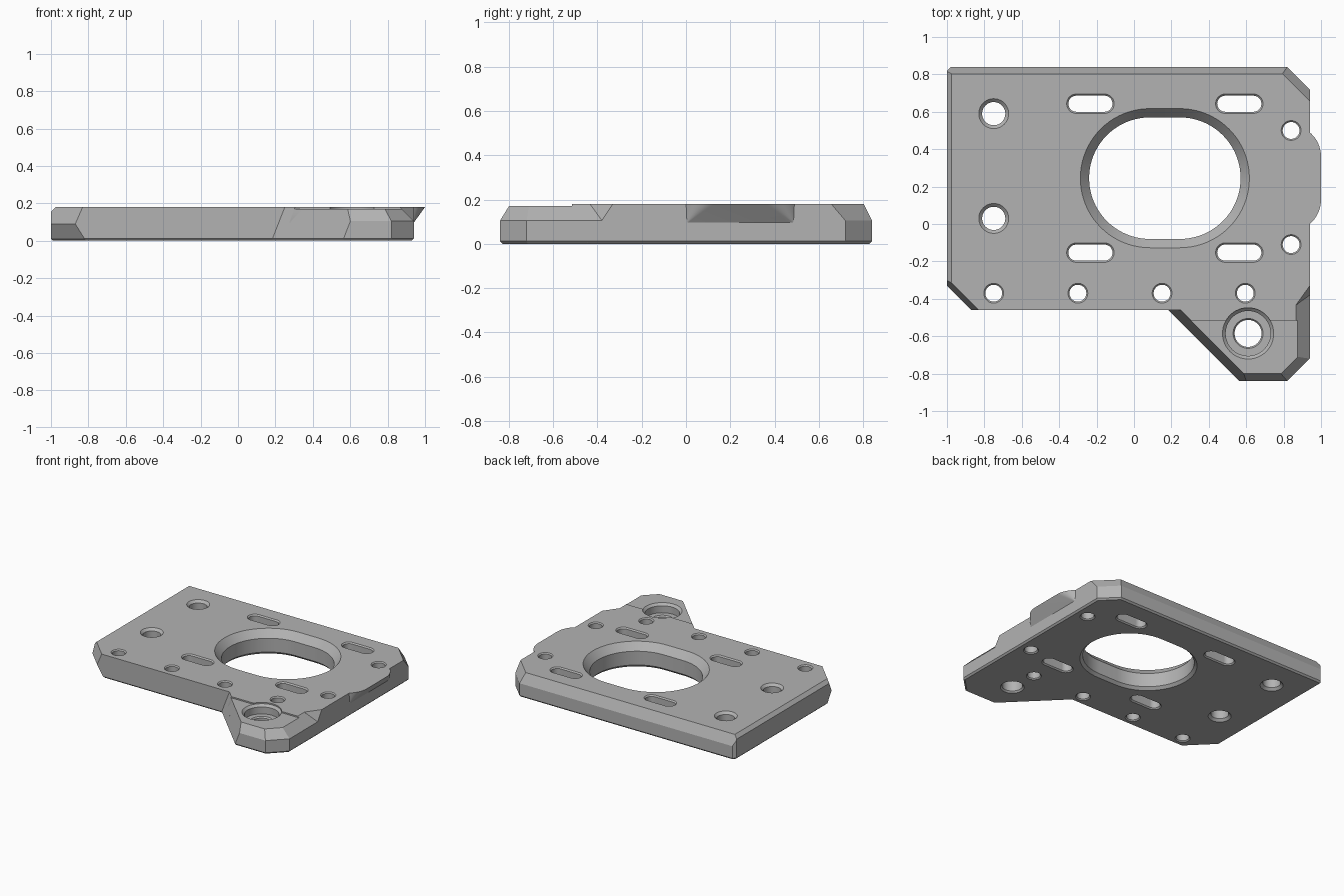
import bpy, bmesh, math
from mathutils import Vector

if "Cube" in bpy.data.objects:
    bpy.data.objects.remove(bpy.data.objects["Cube"])

grey = bpy.data.materials.new("mid grey")
grey.use_nodes = True
grey.diffuse_color = (0.45, 0.45, 0.45, 1)
grey.node_tree.nodes["Principled BSDF"].inputs["Base Color"].default_value = grey.diffuse_color

TOP = 0.18      # plate height
TAB = 0.17      # tab height
LIP = 0.012     # small edge chamfer


def make_object(name, bm):
    bmesh.ops.recalc_face_normals(bm, faces=bm.faces[:])
    mesh = bpy.data.meshes.new(name)
    bm.to_mesh(mesh)
    bm.free()
    mesh.materials.append(grey)
    obj = bpy.data.objects.new(name, mesh)
    bpy.context.collection.objects.link(obj)
    return obj


def cut_block(name, low, high, planes):
    """Box trimmed by planes given as (point, outward normal)."""
    bm = bmesh.new()
    bmesh.ops.create_cube(bm, size=1)
    for v in bm.verts:
        v.co = Vector([lo if c < 0 else hi for c, lo, hi in zip(v.co, low, high)])
    for point, normal in planes:
        cut = bmesh.ops.bisect_plane(bm, geom=bm.verts[:] + bm.edges[:] + bm.faces[:],
                                     plane_co=point, plane_no=Vector(normal).normalized(),
                                     clear_outer=True, dist=1e-5)
        edges = [e for e in cut["geom_cut"] if isinstance(e, bmesh.types.BMEdge)]
        bmesh.ops.holes_fill(bm, edges=edges, sides=0)
    # fine chamfer round the underside
    rim = [e for e in bm.edges if all(abs(v.co.z) < 1e-5 for v in e.verts)]
    if rim:
        bmesh.ops.bevel(bm, geom=rim, offset=LIP, segments=1, affect='EDGES')
    return make_object(name, bm)


def boolean(target, tool, operation):
    mod = target.modifiers.new(operation, 'BOOLEAN')
    mod.operation, mod.solver, mod.object = operation, 'EXACT', tool
    bpy.context.view_layer.objects.active = target
    bpy.ops.object.modifier_apply(modifier=mod.name)
    bpy.data.objects.remove(tool)


def drill(x, y, levels, half=0.0, steps=24):
    """Cut a round or slotted hole whose radius follows (height, radius) levels."""
    bm = bmesh.new()
    rings = []
    for z, r in levels:
        ring = []
        for side in (1, -1):
            for i in range(steps + (1 if half else 0)):
                a = math.pi * i / steps - math.pi / 2 + (0 if side > 0 else math.pi)
                ring.append(bm.verts.new((x + side * half + r * math.cos(a), y + r * math.sin(a), z)))
        rings.append(ring)
    n = len(rings[0])
    for a, b in zip(rings, rings[1:]):
        for i in range(n):
            j = (i + 1) % n
            bm.faces.new((a[i], a[j], b[j], b[i]))
    bm.faces.new(rings[0][::-1])
    bm.faces.new(rings[-1])
    boolean(plate, make_object("hole_cutter", bm), 'DIFFERENCE')


def lipped(r, lip=LIP, top=TOP):
    """Straight bore with a small chamfer at both ends."""
    return [(-0.02, r + lip), (0, r + lip), (lip, r), (top - lip, r), (top, r + lip), (0.2, r + lip)]


# Main plate with bevelled back, left edge and corners
plate = cut_block("mounting_plate", (-1, -0.46, 0), (0.94, 0.84, TOP), [
    ((0, 0.84, 0.105), (0, 0.075, 0.037)),
    ((-1, 0, 0.155), (-1, 0, 1)),
    ((-0.87, -0.46, 0.09), (-1, -1, 0.44)),
    ((-0.87, -0.46, 0.09), (-1, -1, -0.62)),
    ((-1, 0.82, 0), (-1, 1, 0)),
    ((0.82, 0.84, 0), (1, 1, 0)),
    ((0.82, 0.84, 0.105), (1, 1, 0.85)),
    ((0.94, -0.38, 0.105), (0.675, -0.49, 0.325)),
])

# Front tab, its raised ledge and the slanted web beside it
slant = ((0.18, -0.46, 0), (-1, -1, 0.39))
right_bevel = ((0.94, 0, 0.105), (1, 0, 1))
tab = cut_block("tab", (0.28, -0.84, 0), (0.94, -0.38, TAB), [
    ((0.40, -0.84, 0), (-1, -1, 0)),
    ((0.82, -0.84, 0), (1, -1, 0)),
    ((0.40, -0.84, 0.105), (-1, -1, 1.15)),
    ((0.82, -0.84, 0.105), (1, -1, 1.15)),
    ((0, -0.84, 0.105), (0, -0.065, 0.04)),
    ((0.28, 0, 0.105), (-1, 0, 1)),
    right_bevel, slant,
])
ledge = cut_block("ledge", (0.15, -0.515, 0.03), (0.93, -0.43, TOP), [slant, right_bevel])
web = cut_block("web", (0.15, -0.6, 0), (0.5, -0.41, TAB), [slant])

# Curved lip overhanging the right edge
bm = bmesh.new()
arc = [(0.83 + 0.17 * math.cos(a), 0.245 + s * (0.115 + 0.17 * math.sin(a)))
       for s in (1, -1) for a in [math.radians(50 * i / 10) for i in range(11)]]
for x, y in arc:
    for px, pz in ((x, TOP), (0.935, 0.09), (0.9, TOP), (0.9, 0.09)):
        bm.verts.new((px, y, pz))
bmesh.ops.remove_doubles(bm, verts=bm.verts[:], dist=1e-5)
hull = bmesh.ops.convex_hull(bm, input=bm.verts[:])
loose = set(hull["geom_interior"]) | set(hull["geom_unused"])
bmesh.ops.delete(bm, geom=[v for v in loose if isinstance(v, bmesh.types.BMVert)], context='VERTS')
side_lip = make_object("side_lip", bm)

for part in (tab, ledge, web, side_lip):
    boolean(plate, part, 'UNION')

# Large central opening with a wide top chamfer
cx, cy = 0.165, 0.245
drill(cx, cy, [(-0.02, 0.345), (0, 0.345), (0.02, 0.325), (0.125, 0.325),
               (TOP, 0.372), (0.2, 0.372)], half=0.08, steps=40)

# Four slots around the opening
for sx in (-1, 1):
    for sy in (-1, 1):
        drill(cx + sx * 0.398, cy + sy * 0.398, lipped(0.043, 0.009), half=0.075)

# Screw holes
for y in (0.03, 0.59):
    drill(-0.75, y, lipped(0.062, 0.018))
for x, y in ((-0.75, -0.37), (-0.3, -0.37), (0.15, -0.37), (0.595, -0.37), (0.84, 0.5), (0.84, -0.11)):
    drill(x, y, lipped(0.045, 0.008))

# Counterbored tab hole
drill(0.61, -0.585, [(-0.02, 0.083), (0, 0.083), (LIP, 0.072), (0.09, 0.072), (0.1, 0.08),
                     (0.1, 0.12), (0.153, 0.12), (TAB, 0.137), (0.2, 0.137)])

bpy.ops.object.select_all(action='DESELECT')
plate.select_set(True)
bpy.context.view_layer.objects.active = plate
bpy.ops.object.shade_smooth_by_angle(angle=math.radians(25))
